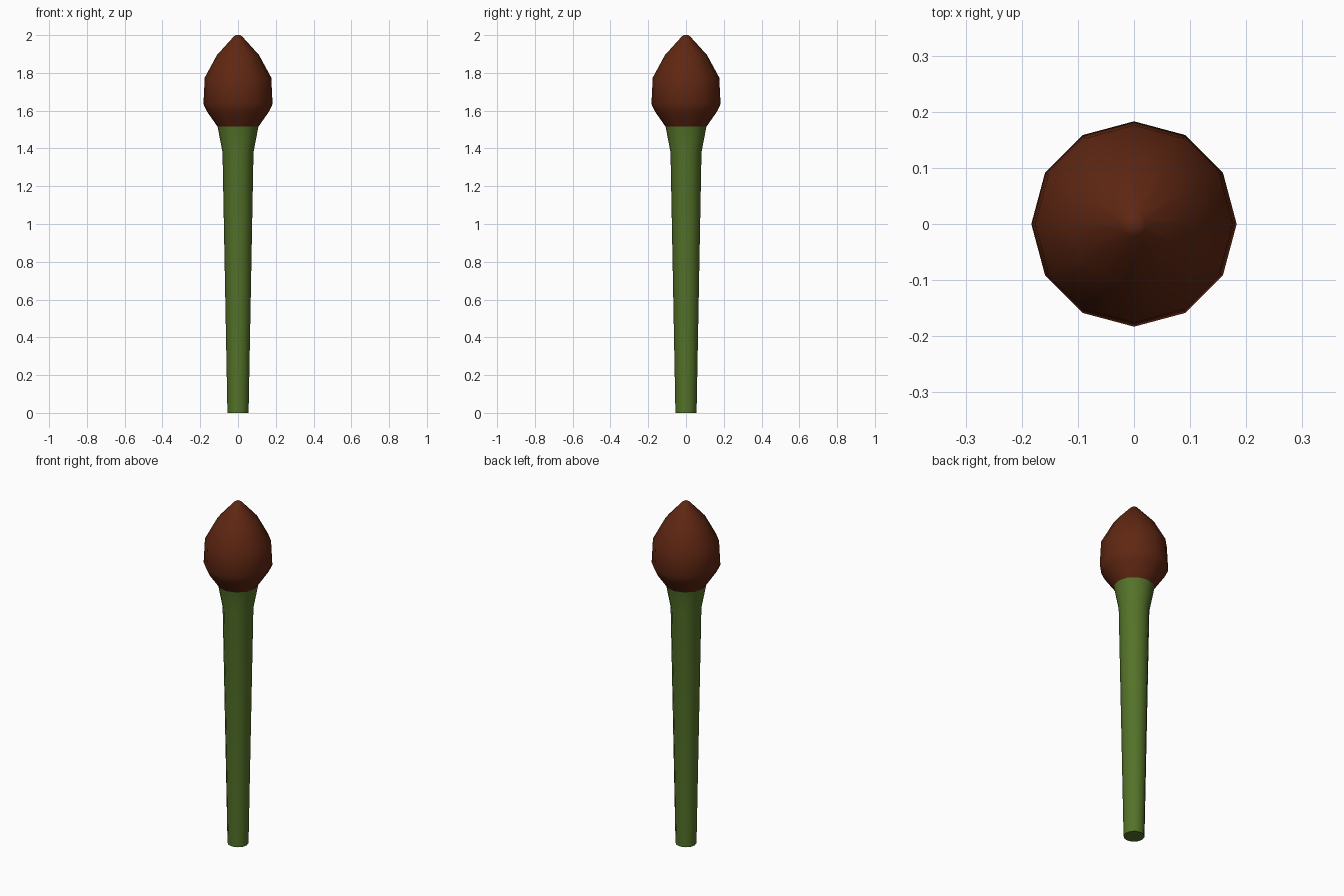
import bpy, bmesh, math

if "Cube" in bpy.data.objects:
    bpy.data.objects.remove(bpy.data.objects["Cube"])

SIDES = 12


def material(name, rgb):
    m = bpy.data.materials.new(name)
    m.diffuse_color = (*rgb, 1)
    m.use_nodes = True
    m.node_tree.nodes["Principled BSDF"].inputs["Base Color"].default_value = m.diffuse_color
    return m


def lathe(name, profile, mat, cap_bottom=False, cap_top=False):
    """Revolve (radius, z) points around the z axis."""
    bm = bmesh.new()
    rings = [[bm.verts.new((r * math.cos(2 * math.pi * i / SIDES),
                            r * math.sin(2 * math.pi * i / SIDES), z))
              for i in range(SIDES)] for r, z in profile]
    for a, b in zip(rings, rings[1:]):
        for i in range(SIDES):
            j = (i + 1) % SIDES
            bm.faces.new((a[i], a[j], b[j], b[i]))
    if cap_bottom:
        bm.faces.new(rings[0][::-1])
    if cap_top:
        bm.faces.new(rings[-1])
    me = bpy.data.meshes.new(name)
    bm.to_mesh(me)
    bm.free()
    me.materials.append(mat)
    ob = bpy.data.objects.new(name, me)
    bpy.context.collection.objects.link(ob)
    bpy.ops.object.select_all(action='DESELECT')
    ob.select_set(True)
    bpy.context.view_layer.objects.active = ob
    bpy.ops.object.shade_smooth_by_angle(angle=math.radians(60))
    return ob


green = material("stem green", (0.09, 0.17, 0.022))
brown = material("bud brown", (0.115, 0.02, 0.006))

# Tapered stem that flares below the bud
lathe("stem", [(0.056, 0), (0.082, 1.38), (0.108, 1.515)], green, cap_bottom=True)

# Pointed bud
lathe("bud", [(0.108, 1.515), (0.164, 1.595), (0.183, 1.635), (0.176, 1.775),
              (0.111, 1.895), (0.022, 1.993), (0.012, 2.0)], brown, cap_top=True)
